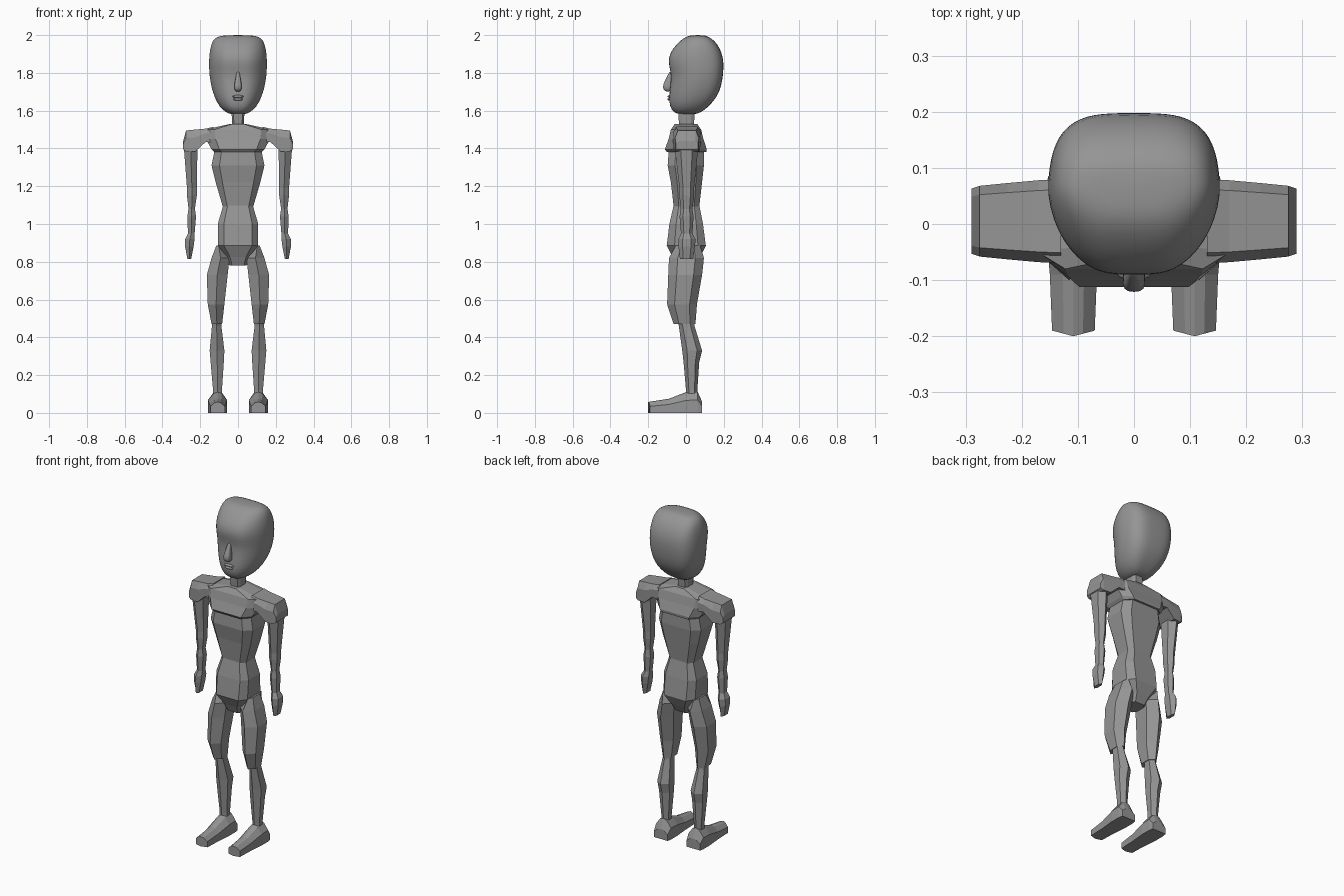
import bpy, math
from mathutils import Vector

grey = bpy.data.materials.new("plain_grey")
grey.diffuse_color = (0.3, 0.3, 0.3, 1)

HEX = [(0, -1), (1, -.5), (1, .5), (0, 1), (-1, .5), (-1, -.5)]
OCT = [(-.7, -1), (.7, -1), (1, -.6), (1, .6), (.7, 1), (-.7, 1), (-1, .6), (-1, -.6)]


def loft(name, rings, smooth=False):
    """Skin closed rings of points and cap both ends."""
    n = len(rings[0])
    verts = [p for r in rings for p in r]
    faces = [(i * n + j, i * n + (j + 1) % n, (i + 1) * n + (j + 1) % n, (i + 1) * n + j)
             for i in range(len(rings) - 1) for j in range(n)]
    faces += [tuple(range(n))[::-1], tuple(range(len(verts) - n, len(verts)))]
    me = bpy.data.meshes.new(name)
    me.from_pydata(verts, [], faces)
    import bmesh
    bm = bmesh.new()
    bm.from_mesh(me)
    bmesh.ops.recalc_face_normals(bm, faces=bm.faces)
    bm.to_mesh(me)
    bm.free()
    me.materials.append(grey)
    ob = bpy.data.objects.new(name, me)
    bpy.context.collection.objects.link(ob)
    if smooth:
        for p in me.polygons:
            p.use_smooth = True
        ob.modifiers.new("round", 'SUBSURF').levels = 1
        ob.modifiers["round"].render_levels = 1
    return ob


def upright(section, rows):
    """Rings from rows of z, x min, x max, y min, y max."""
    return [[((a + b) / 2 + u * (b - a) / 2, (c + d) / 2 + v * (d - c) / 2, z)
             for u, v in section] for z, a, b, c, d in rows]


def both_sides(name, rings):
    for side, s in (("right", 1), ("left", -1)):
        loft(f"{side}_{name}", [[(s * x, y, z) for x, y, z in r] for r in rings])


# torso, chest, pelvis and neck
def trunk(name, rows):
    loft(name, upright(OCT, [(z, -w, w, f, b) for z, w, f, b in rows]))


trunk("ribcage", [(1.09, .08, -.065, .07), (1.22, .118, -.08, .085),
                  (1.31, .14, -.097, .095), (1.41, .12, -.09, .095)])
trunk("chest", [(1.38, .125, -.1, .108), (1.395, .14, -.112, .11), (1.45, .17, -.092, .092),
                (1.5, .175, -.08, .08), (1.53, .04, -.06, .06)])
trunk("pelvis", [(.78, .045, -.05, .05), (.825, .06, -.07, .075), (.885, .105, -.102, .105),
                 (1.0, .107, -.088, .09), (1.1, .078, -.065, .07)])
trunk("neck", [(1.5, .03, -.035, .04), (1.64, .036, -.045, .05)])

# shoulders, running sideways with bevelled top edges
CAP = [(-1, 0), (1, 0), (1, .65), (.75, 1), (-.75, 1), (-1, .65)]
both_sides("shoulder", [[(x, .005 + u * w, lo + v * (hi - lo)) for u, v in CAP]
                        for x, w, lo, hi in ((.13, .075, 1.43, 1.515), (.17, .073, 1.435, 1.505),
                                             (.225, .068, 1.385, 1.5), (.275, .063, 1.385, 1.495),
                                             (.29, .058, 1.395, 1.44))])

# arms and hands
both_sides("arm", upright(HEX, [
    (1.43, .215, .285, -.06, .065), (1.385, .215, .285, -.058, .063),
    (1.19, .218, .27, -.035, .043), (1.15, .218, .27, -.035, .043),
    (1.08, .228, .262, -.028, .034), (1.04, .222, .268, -.034, .04),
    (.945, .23, .265, -.026, .034)]))
both_sides("hand", upright(HEX, [
    (.95, .23, .265, -.026, .034), (.92, .23, .28, -.04, .05),
    (.88, .235, .28, -.04, .048), (.815, .248, .268, -.032, .038)]))

# legs
both_sides("thigh", upright(HEX, [
    (.885, .09, .115, -.055, .075), (.82, .045, .14, -.09, .095),
    (.73, .055, .165, -.094, .085), (.575, .072, .16, -.1, .058),
    (.47, .084, .14, -.066, .05)]))
both_sides("shin", upright(HEX, [
    (.5, .088, .136, -.045, .04), (.46, .088, .138, -.038, .045),
    (.33, .072, .15, -.02, .085), (.27, .075, .145, -.013, .07),
    (.12, .085, .132, 0, .06), (.08, .085, .132, 0, .06)]))

# feet, running from heel to toe
SOLE = [(-1, 0), (0, 0), (1, 0), (1, .6), (.45, .93), (0, 1), (-.45, .93), (-1, .6)]
both_sides("foot", [[(.108 + u * w, y - p * (1 - abs(u)), v * h) for u, v in SOLE]
                    for y, w, h, p in ((.085, .045, .06, 0), (.06, .05, .115, 0),
                                       (0, .05, .11, 0), (-.09, .042, .075, 0),
                                       (-.19, .038, .058, .01))])


# head: rounded box sections, narrower toward the face
def head_ring(z, w, f, b, n=40):
    ring = []
    for i in range(n):
        t = 2 * math.pi * i / n
        c, s = (math.copysign(abs(q) ** .58, q) for q in (math.cos(t), math.sin(t)))
        taper = 1 - .33 * max(0, -s) ** 1.3 - .08 * max(0, s)
        ring.append((w * c * taper, (f + b) / 2 + s * (b - f) / 2, z))
    return ring


loft("head", [head_ring(*r) for r in (
    (1.58, .035, -.035, .045), (1.59, .065, -.065, .08), (1.62, .1, -.086, .118),
    (1.67, .127, -.09, .163), (1.73, .145, -.083, .188), (1.79, .154, -.078, .196),
    (1.83, .156, -.088, .199), (1.88, .156, -.095, .197), (1.93, .15, -.07, .18),
    (1.97, .138, -.032, .152), (1.992, .115, 0, .12), (2.0, .07, .03, .095))], True)

# nose and lips
loft("nose", upright(OCT, [
    (1.70, -.012, .012, -.11, -.07), (1.715, -.021, .021, -.122, -.07),
    (1.74, -.02, .02, -.122, -.07), (1.77, -.013, .013, -.105, -.07),
    (1.81, -.008, .008, -.088, -.07)]), True)
for name, z, w in (("upper_lip", 1.675, .036), ("lower_lip", 1.66, .03)):
    loft(name, upright(OCT, [(z - .008, -w * .6, w * .6, -.092, -.07),
                             (z, -w, w, -.102, -.07),
                             (z + .008, -w * .6, w * .6, -.092, -.07)]), True)
